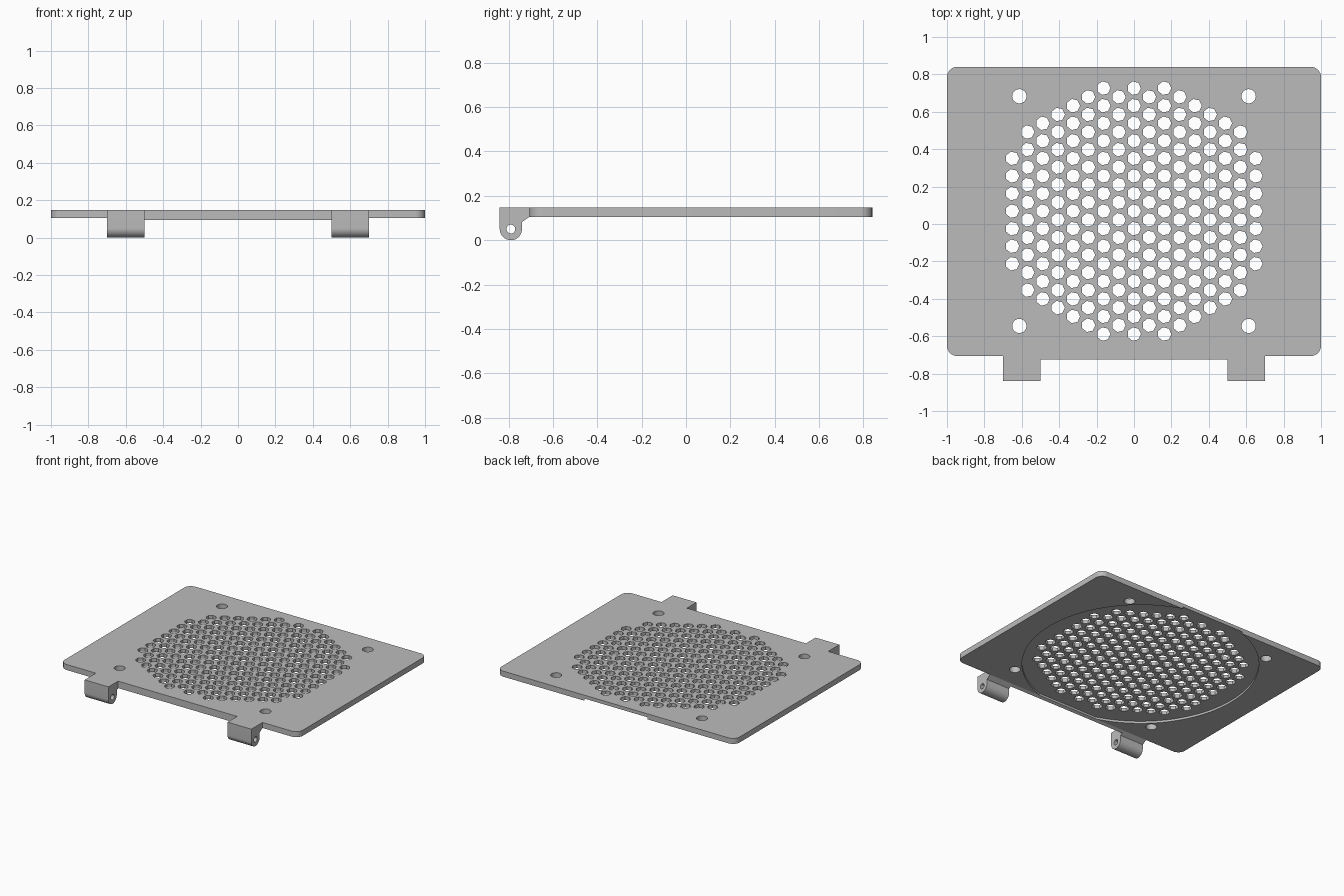
import bpy
import bmesh
import math
from mathutils import Vector

cube = bpy.data.objects.get("Cube")
if cube:
    bpy.data.objects.remove(cube, do_unlink=True)

TOP, UNDER = 0.147, 0.105          # plate faces
FRONT, BACK = -0.706, 0.84         # plate edges in y
CENTRE_Y = 0.069                   # middle of the vent pattern
PITCH = 0.0939                     # vent hole spacing

grey = bpy.data.materials.new("plain grey")
grey.use_nodes = True
grey.diffuse_color = (0.5, 0.5, 0.5, 1)
grey.node_tree.nodes["Principled BSDF"].inputs["Base Color"].default_value = (0.5, 0.5, 0.5, 1)


def ring(cx, cy, radius, sides, start=0.0, sweep=math.tau, closed=True):
    """Points along a circle or an arc."""
    steps = sides if closed else sides - 1
    return [(cx + radius * math.cos(start + sweep * i / steps),
             cy + radius * math.sin(start + sweep * i / steps)) for i in range(sides)]


def prism(name, outlines, low, high, along_x=False):
    """Extrude closed outlines along z, or along x for (y, z) outlines."""
    bm = bmesh.new()
    for outline in outlines:
        verts = [bm.verts.new((low, a, b) if along_x else (a, b, low)) for a, b in outline]
        face = bm.faces.new(verts)
        grown = bmesh.ops.extrude_face_region(bm, geom=[face])["geom"]
        shift = Vector((high - low, 0, 0) if along_x else (0, 0, high - low))
        bmesh.ops.translate(bm, vec=shift, verts=[g for g in grown if isinstance(g, bmesh.types.BMVert)])
    bmesh.ops.recalc_face_normals(bm, faces=bm.faces)
    mesh = bpy.data.meshes.new(name)
    bm.to_mesh(mesh)
    bm.free()
    mesh.materials.append(grey)
    obj = bpy.data.objects.new(name, mesh)
    bpy.context.collection.objects.link(obj)
    return obj


def activate(obj):
    bpy.ops.object.select_all(action='DESELECT')
    obj.select_set(True)
    bpy.context.view_layer.objects.active = obj


def cut(obj, cutter):
    """Subtract the cutter and discard it."""
    mod = obj.modifiers.new("cut", 'BOOLEAN')
    mod.operation, mod.solver, mod.object = 'DIFFERENCE', 'EXACT', cutter
    activate(obj)
    bpy.ops.object.modifier_apply(modifier=mod.name)
    bpy.data.objects.remove(cutter, do_unlink=True)


def smooth(obj):
    activate(obj)
    bpy.ops.object.shade_smooth_by_angle(angle=math.radians(30))


# Plate with rounded corners
r = 0.055
outline = []
for i, (cx, cy) in enumerate([(1 - r, BACK - r), (r - 1, BACK - r),
                              (r - 1, FRONT + r), (1 - r, FRONT + r)]):
    outline += ring(cx, cy, r, 9, i * math.pi / 2, math.pi / 2, closed=False)
plate = prism("vent_plate", [outline], UNDER, TOP)

# Shallow round recess underneath, running out at the front and back edges
cut(plate, prism("recess_cutter", [ring(0, CENTRE_Y, 0.815, 96)], UNDER - 0.05, UNDER + 0.016))

# Seven-sided vent holes in a staggered round pattern, plus four screw holes
holes = []
for col in range(-8, 9):
    for half_row in range(-14, 15):
        x, y = col * PITCH * math.sqrt(3) / 2, half_row * PITCH / 2
        if (col + half_row) % 2 == 0 and math.hypot(x, y) < 0.72:
            holes.append(ring(x, CENTRE_Y + y, 0.037, 7))
for sx in (-1, 1):
    for sy in (-1, 1):
        holes.append(ring(sx * 0.613, CENTRE_Y + sy * 0.614, 0.038, 32))
cut(plate, prism("hole_cutter", holes, 0, 0.3))
smooth(plate)

# Hinge lugs: flat front, round barrel, sloped gusset up to the plate
barrel_y, barrel_z, barrel_r = -0.79, 0.05, 0.05
lug_profile = [(FRONT, TOP), (barrel_y - barrel_r, TOP)]
lug_profile += ring(barrel_y, barrel_z, barrel_r, 25, math.pi, math.pi, closed=False)
lug_profile += [(barrel_y + barrel_r, 0.082), (FRONT, UNDER)]
for name, x in (("right_hinge_lug", -0.7), ("left_hinge_lug", 0.5)):
    lug = prism(name, [lug_profile], x, x + 0.2, along_x=True)
    cut(lug, prism("pin_cutter", [ring(barrel_y, barrel_z, 0.02, 24)], x - 0.1, x + 0.3, along_x=True))
    smooth(lug)

# Narrow lip between the lugs
prism("front_lip", [[(FRONT, TOP), (-0.725, TOP), (-0.725, 0.094), (FRONT, UNDER)]],
      -0.5, 0.5, along_x=True)
